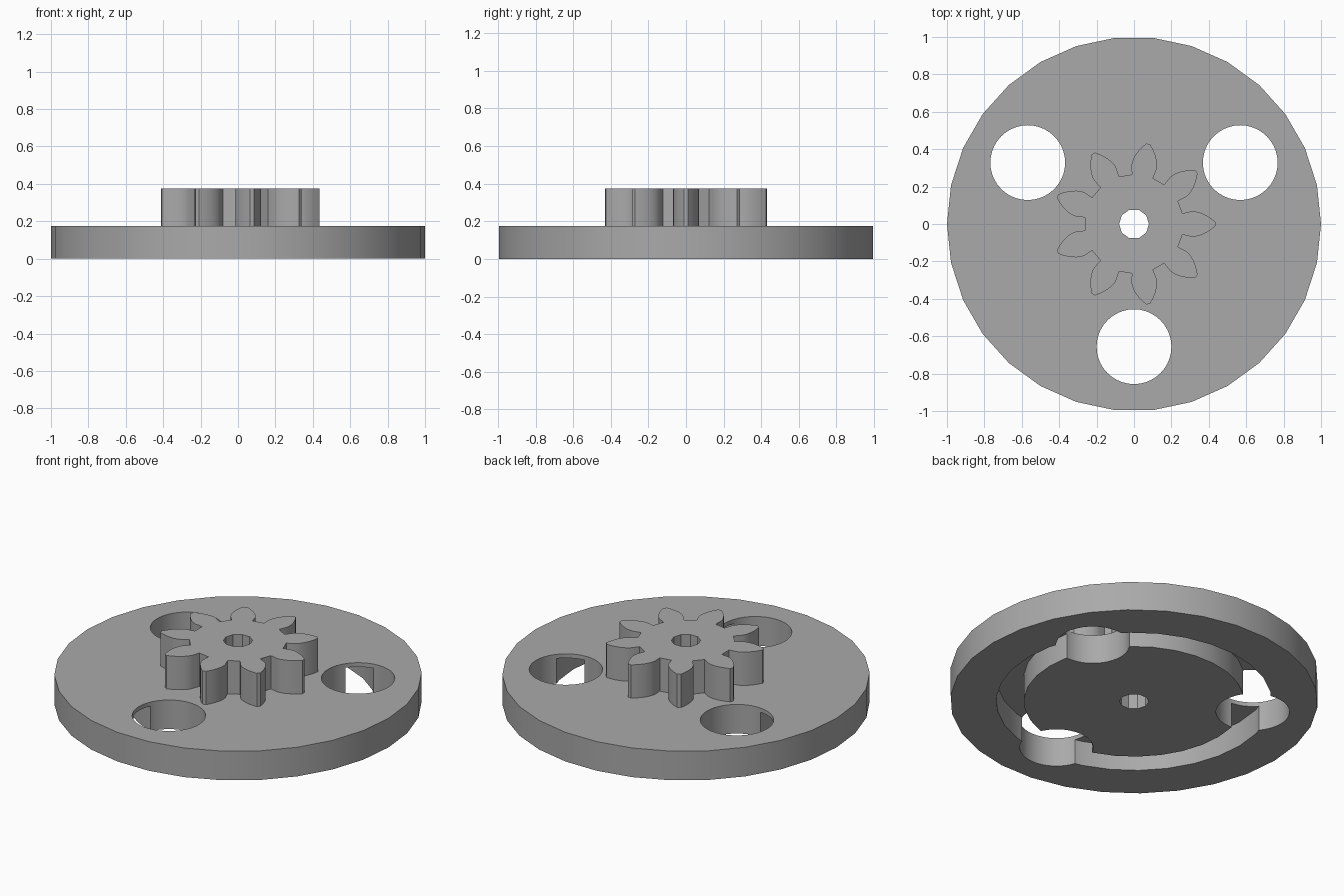
import bpy, bmesh, math
from math import cos, sin, tan, acos, radians, pi, tau

cube = bpy.data.objects.get("Cube")
if cube:
    bpy.data.objects.remove(cube)

grey = bpy.data.materials.new("plain_grey")
grey.use_nodes = True
colour = (0.4, 0.4, 0.4, 1)
grey.diffuse_color = colour
grey.node_tree.nodes["Principled BSDF"].inputs["Base Color"].default_value = colour


def circle(radius, sides, cx=0, cy=0):
    return [(cx + radius * cos(tau * i / sides), cy + radius * sin(tau * i / sides))
            for i in range(sides)]


def prism(name, outline, z0, z1):
    """Extrude a closed 2D outline from z0 to z1."""
    bm = bmesh.new()
    base = bm.faces.new([bm.verts.new((x, y, z0)) for x, y in outline])
    top = bmesh.ops.extrude_face_region(bm, geom=[base])["geom"]
    bmesh.ops.translate(bm, vec=(0, 0, z1 - z0),
                        verts=[v for v in top if isinstance(v, bmesh.types.BMVert)])
    bmesh.ops.recalc_face_normals(bm, faces=bm.faces)
    mesh = bpy.data.meshes.new(name)
    bm.to_mesh(mesh)
    bm.free()
    mesh.materials.append(grey)
    obj = bpy.data.objects.new(name, mesh)
    bpy.context.collection.objects.link(obj)
    return obj


def cut(obj, cutter):
    """Subtract the cutter from the object, then discard the cutter."""
    mod = obj.modifiers.new("cut", "BOOLEAN")
    mod.operation, mod.solver, mod.object = "DIFFERENCE", "EXACT", cutter
    bpy.context.view_layer.update()
    graph = bpy.context.evaluated_depsgraph_get()
    mesh = bpy.data.meshes.new_from_object(obj.evaluated_get(graph))
    obj.modifiers.clear()
    obj.data = mesh
    bpy.data.objects.remove(cutter)


def gear_outline(teeth, pitch, root, tip, pressure):
    """Involute teeth with one tooth pointing along +x."""
    def inv(a):
        return tan(a) - a
    base = pitch * cos(pressure)
    half = pi / (2 * teeth) + inv(pressure)
    flank = [(root, half)]
    for i in range(7):
        r = base + (tip - base) * i / 6
        flank.append((r, half - inv(acos(min(1, base / r)))))
    tooth = [(r, -a) for r, a in flank] + [(r, a) for r, a in reversed(flank)]
    return [(r * cos(a + tau * k / teeth), r * sin(a + tau * k / teeth))
            for k in range(teeth) for r, a in tooth]


DISC_TOP, GEAR_TOP, GROOVE_TOP = 0.175, 0.375, 0.15

# Round plate with a ring groove in its underside
plate = prism("round_plate", circle(1, 30), 0, DISC_TOP)
groove = prism("groove_cutter", circle(0.75, 30), -0.1, GROOVE_TOP)
cut(groove, prism("groove_core", circle(0.6, 30), -0.2, 0.3))
cut(plate, groove)

# Three through holes around the plate
for angle in (30, 150, 270):
    a = radians(angle)
    cut(plate, prism("hole_cutter", circle(0.2, 40, 0.656 * cos(a), 0.656 * sin(a)), -0.2, 0.5))

# Pinion on top of the plate
gear = prism("pinion_gear", gear_outline(9, 0.356, 0.265, 0.435, radians(28)),
             DISC_TOP, GEAR_TOP)

# Shaft bore through both parts, then soft shading on the curved walls
for part in (plate, gear):
    cut(part, prism("bore_cutter", circle(0.08, 10), -0.2, 0.6))
    bpy.ops.object.select_all(action="DESELECT")
    part.select_set(True)
    bpy.context.view_layer.objects.active = part
    bpy.ops.object.shade_smooth_by_angle(angle=radians(30))
